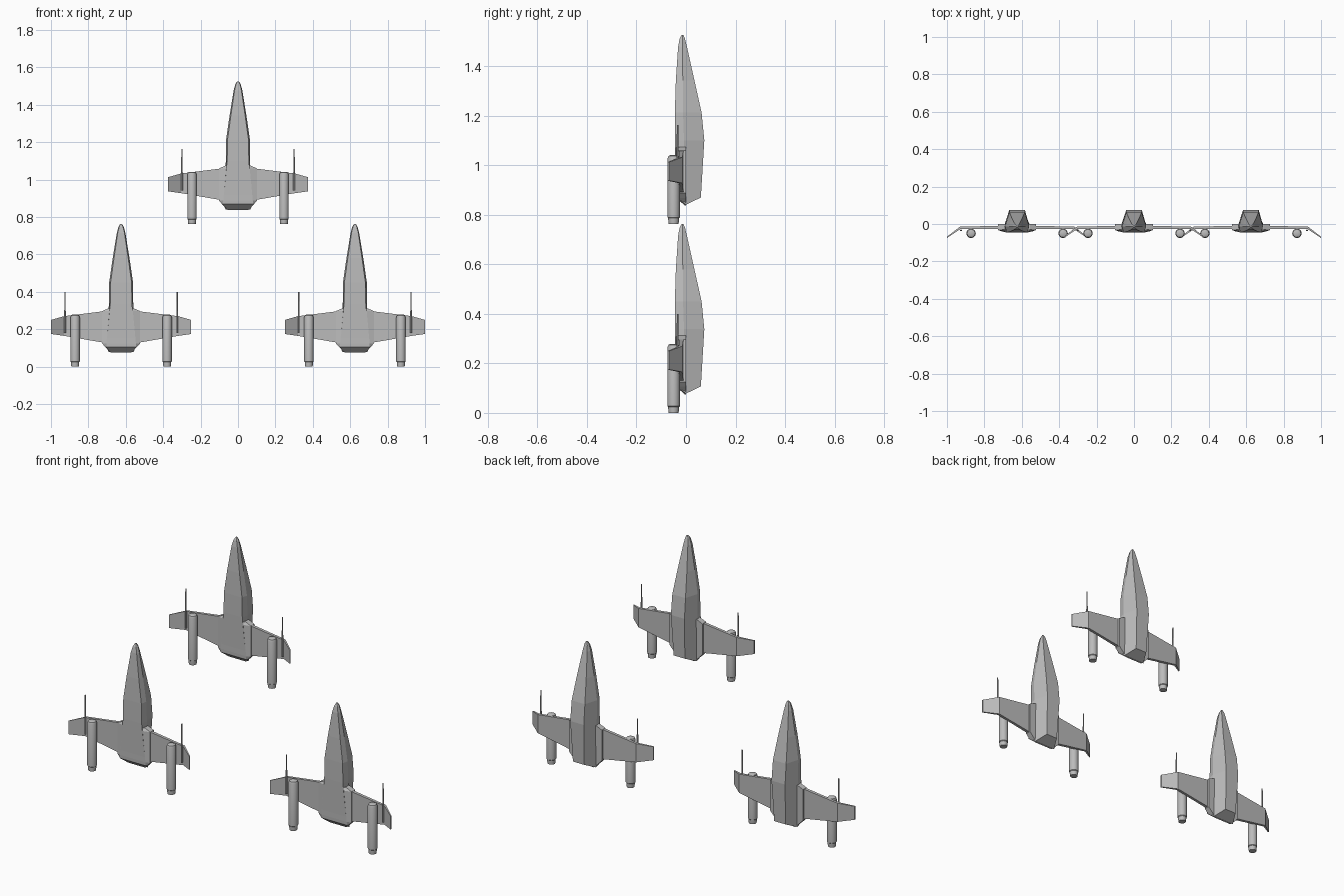
import bpy, bmesh, math

if "Cube" in bpy.data.objects:
    bpy.data.objects.remove(bpy.data.objects["Cube"])

grey = bpy.data.materials.new("hull_grey")
grey.diffuse_color = (0.5, 0.5, 0.5, 1)
grey.use_nodes = True
grey.node_tree.nodes["Principled BSDF"].inputs["Base Color"].default_value = grey.diffuse_color


def mesh_from_rings(name, rings, cap="strip", smooth=False):
    """Skin a list of equal-length vertex rings and close both ends."""
    bm = bmesh.new()
    vs = [[bm.verts.new(p) for p in r] for r in rings]
    n = len(rings[0])
    for a, b in zip(vs, vs[1:]):
        for i in range(n):
            j = (i + 1) % n
            bm.faces.new((a[i], a[j], b[j], b[i]))
    for r in (vs[0], vs[-1]):
        if cap == "strip":
            for i in range(n // 2 - 1):
                bm.faces.new((r[i], r[i + 1], r[n - 2 - i], r[n - 1 - i]))
        else:
            bm.faces.new(r)
    bmesh.ops.recalc_face_normals(bm, faces=bm.faces)
    me = bpy.data.meshes.new(name)
    bm.to_mesh(me)
    bm.free()
    me.materials.append(grey)
    if smooth:
        me.shade_smooth()
        me.set_sharp_from_angle(angle=math.radians(35))
    return me


def mirrored(half):
    return half + [(-x, y, z) for x, y, z in reversed(half)]


def lathe(name, cx, cy, profile, sides):
    rings = [[(cx + r * math.cos(2 * math.pi * k / sides),
               cy + r * math.sin(2 * math.pi * k / sides), z) for k in range(sides)]
             for r, z in profile]
    return mesh_from_rings(name, rings, "ngon", True)


parts = []

# fuselage: six-sided sections, each front / widest / back corner
fuselage = [
    [(.003, -.018, .763), (.005, -.014, .763), (.003, -.010, .763)],
    [(.010, -.026, .748), (.014, -.014, .748), (.009, -.004, .748)],
    [(.018, -.032, .715), (.023, -.014, .715), (.014, .004, .715)],
    [(.038, -.041, .580), (.045, -.013, .580), (.029, .034, .580)],
    [(.056, -.045, .450), (.064, -.012, .450), (.041, .063, .450)],
    [(.058, -.045, .338), (.065, -.008, .338), (.042, .074, .338)],
    [(.079, -.040, .108), (.066, .000, .078), (.035, .060, .107)],
]
parts.append(mesh_from_rings("fuselage", [mirrored(h) for h in fuselage]))

# wing root fairing around the lower fuselage
fairing = [
    [(.060, -.039, .312), (.068, -.030, .312), (.068, .000, .312)],
    [(.063, -.041, .297), (.102, -.032, .297), (.102, .000, .297)],
    [(.079, -.041, .125), (.102, -.032, .125), (.102, .000, .125)],
    [(.079, -.040, .106), (.085, -.032, .106), (.085, .000, .106)],
    [(.052, -.005, .075), (.054, -.003, .075), (.054, .000, .075)],
]
parts.append(mesh_from_rings("wing_fairing", [mirrored(h) for h in fairing]))

for s, side in ((1, "right"), (-1, "left")):
    # wing with drooped tip: x, top z, bottom z, front y, back y
    wing = [(.09, .297, .128, -.028, -.010), (.305, .270, .165, -.028, -.014),
            (.375, .250, .175, -.075, -.068)]
    rings = [[(s * x, f, zb), (s * x, f, zt), (s * x, b, zt), (s * x, b, zb)]
             for x, zt, zb, f, b in wing]
    parts.append(mesh_from_rings(side + "_wing", rings))
    # engine pod with nozzle
    parts.append(lathe(side + "_engine", s * .246, -.050,
                       [(.013, .279), (.021, .275), (.025, .264), (.025, .027),
                        (.022, .024), (.022, .018), (.020, .0)], 20))
    # gun barrel at the wing kink
    parts.append(lathe(side + "_gun", s * .300, -.034,
                       [(.003, .400), (.004, .300), (.005, .260), (.005, .180)], 8))

# three craft in a triangle formation
for craft, x, z in (("lead", 0, .763), ("port", -.625, 0), ("starboard", .625, 0)):
    for me in parts:
        ob = bpy.data.objects.new(craft + "_" + me.name, me)
        ob.location = (x, 0, z)
        bpy.context.collection.objects.link(ob)
